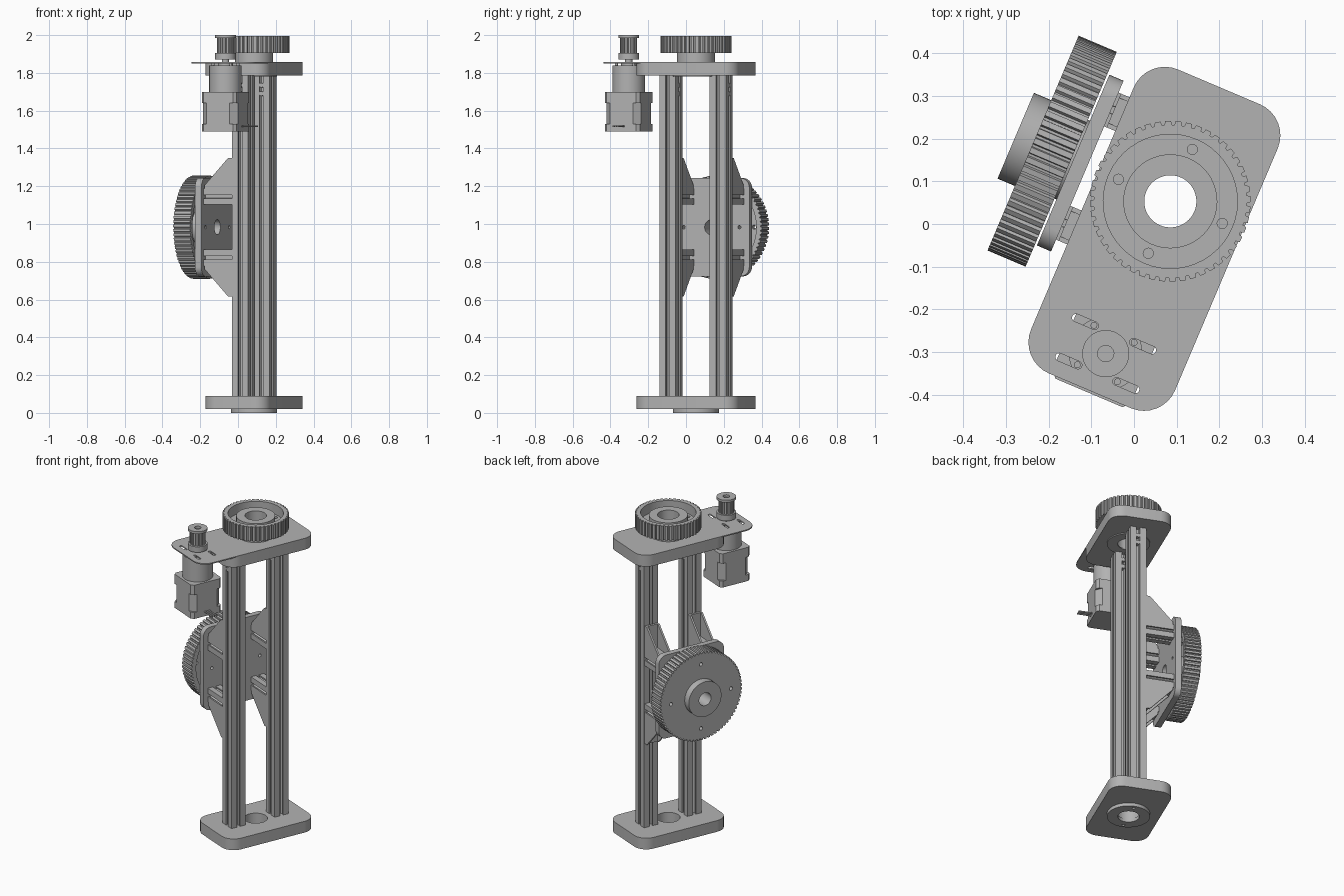
import bpy, bmesh
from math import sin, cos, pi, radians
from mathutils import Matrix, Vector

cube = bpy.data.objects.get("Cube")
if cube:
    bpy.data.objects.remove(cube, do_unlink=True)

grey = bpy.data.materials.new("machined grey")
grey.use_nodes = True
grey.diffuse_color = (0.45, 0.45, 0.45, 1)
grey.node_tree.nodes["Principled BSDF"].inputs["Base Color"].default_value = (0.45, 0.45, 0.45, 1)

# Frames: the whole frame is turned about z; x is its width, y its length
BASE = Matrix.Translation((0.085, 0.053, 0)) @ Matrix.Rotation(radians(-23), 4, 'Z')
MID = 0.983


def frame(x, y, z, origin):
    m = Matrix((x, y, z)).transposed().to_4x4()
    return BASE @ Matrix.Translation(origin) @ m


SIDE = frame((0, -1, 0), (0, 0, 1), (-1, 0, 0), (0, 0, MID))
GUSSET = frame((-1, 0, 0), (0, 0, 1), (0, 1, 0), (0, 0, MID))


# Outlines
def circle(r, x=0, y=0, n=48):
    return [(x + r * cos(2 * pi * i / n), y + r * sin(2 * pi * i / n)) for i in range(n)]


def rounded(x0, x1, y0, y1, r, n=8):
    pts = []
    corners = ((x1 - r, y1 - r), (x0 + r, y1 - r), (x0 + r, y0 + r), (x1 - r, y0 + r))
    for k, (cx, cy) in enumerate(corners):
        for i in range(n + 1):
            a = pi / 2 * (k + i / n)
            pts.append((cx + r * cos(a), cy + r * sin(a)))
    return pts


def chamfered(h, c, x=0, y=0):
    return [(x + px, y + py) for px, py in rounded(-h, h, -h, h, c, 1)]


def teeth(r, n, depth):
    pts = []
    for i in range(n):
        for f, rr in ((0, r), (0.55, r), (0.65, r - depth), (0.9, r - depth)):
            a = 2 * pi * (i + f) / n
            pts.append((rr * cos(a), rr * sin(a)))
    return pts


def slotted(h):
    side = [(1, -1), (1, -.22), (.8, -.22), (.8, -.5), (.42, -.2),
            (.42, .2), (.8, .5), (.8, .22), (1, .22)]
    pts = []
    for k in range(4):
        c, s = round(cos(k * pi / 2)), round(sin(k * pi / 2))
        pts += [(h * (c * x - s * y), h * (s * x + c * y)) for x, y in side]
    return pts


def moved(pts, x, y):
    return [(px + x, py + y) for px, py in pts]


def four(r, hole):
    return [circle(hole, r * cos(k * pi / 2), r * sin(k * pi / 2), 16) for k in range(4)]


def prism(name, outline, z0, z1, holes=(), m=BASE):
    """Extrude a filled outline with holes from z0 to z1 in frame m."""
    cu = bpy.data.curves.new(name, 'CURVE')
    cu.dimensions, cu.fill_mode, cu.extrude = '2D', 'BOTH', (z1 - z0) / 2
    for pts in [outline, *holes]:
        sp = cu.splines.new('POLY')
        sp.points.add(len(pts) - 1)
        for p, (x, y) in zip(sp.points, pts):
            p.co = (x, y, 0, 1)
        sp.use_cyclic_u = True
    tmp = bpy.data.objects.new(name + "_outline", cu)
    bpy.context.collection.objects.link(tmp)
    dg = bpy.context.evaluated_depsgraph_get()
    me = bpy.data.meshes.new_from_object(tmp.evaluated_get(dg))
    bpy.data.objects.remove(tmp, do_unlink=True)
    bpy.data.curves.remove(cu)
    bm = bmesh.new()
    bm.from_mesh(me)
    bmesh.ops.remove_doubles(bm, verts=bm.verts, dist=1e-5)
    bmesh.ops.recalc_face_normals(bm, faces=bm.faces)
    bm.to_mesh(me)
    bm.free()
    me.materials.clear()
    me.materials.append(grey)
    ob = bpy.data.objects.new(name, me)
    bpy.context.collection.objects.link(ob)
    ob.matrix_world = m @ Matrix.Translation((0, 0, (z0 + z1) / 2))
    bpy.ops.object.select_all(action='DESELECT')
    ob.select_set(True)
    bpy.context.view_layer.objects.active = ob
    bpy.ops.object.shade_smooth_by_angle(angle=radians(25))
    return ob


BORE, MOTOR_Y = 0.061, -0.387

# End plates and bearing flanges
plate = rounded(-.183, .183, -.291, .291, .079)
prism("bottom_plate", plate, .02, .09, [circle(.067)])
prism("bottom_flange", circle(.122), 0, .02,
      [circle(BORE), circle(.009, 0, .1, 16), circle(.009, 0, -.1, 16)])
prism("top_plate", plate, 1.786, 1.85, [circle(.067)])
prism("top_flange", circle(.122), 1.78, 1.786, [circle(BORE)])

# Thin motor sheet with adjustment slots
slots = [rounded(x - .033, x + .033, y - .009, y + .009, .0089, 5)
         for x in (-.073, .073) for y in (MOTOR_Y - .05, MOTOR_Y + .05)]
prism("motor_sheet", rounded(-.183, .183, -.4816, .291, .079), 1.85, 1.857,
      [circle(BORE), circle(.03, 0, MOTOR_Y), *slots])

# Top pulley: hub, recessed web, toothed rim and inner collar
prism("top_pulley_hub", circle(.10), 1.857, 1.905, [circle(BORE)])
prism("top_pulley_web", circle(.16), 1.905, 1.935, [circle(BORE), *four(.132, .012)])
prism("top_pulley_rim", teeth(.188, 48, .009), 1.905, 1.995, [circle(.157)])
prism("top_pulley_collar", circle(.11), 1.935, 1.98, [circle(BORE)])

# Slotted uprights with bolts near the top
for tag, y in (("front", -.144), ("back", .144)):
    prism(tag + "_upright", moved(slotted(.047), 0, y), .09, 1.786)
    for z in (1.69, 1.735):
        prism(tag + "_upright_bolt", circle(.012, 0, z - MID, 16), y - .046, y + .046, m=GUSSET)

# Side plate, carried on four short slotted arms with corner gussets
prism("side_plate", rounded(-.217, .217, -.26, .26, .05), .211, .247,
      [circle(.04), circle(.009, .16, 0, 16), circle(.009, -.16, 0, 16)], SIDE)
for y in (-.144, .144):
    for s in (-1, 1):
        prism("side_arm", moved(slotted(.043), y, s * .162), .047, .211, m=SIDE)
        cheek = [(.047, .205), (.047, .367), (.07, .367), (.205, .222), (.205, .205)]
        cheek = [(a, s * b) for a, b in cheek]
        for e in (-.043, .032):
            prism("gusset_cheek", cheek, y + e, y + e + .011, m=GUSSET)
        foot = [(a, s * b) for a, b in ((.047, .205), (.205, .205), (.205, .219), (.047, .219))]
        prism("gusset_foot", foot, y - .034, y + .034, m=GUSSET)
        back = [(a, s * b) for a, b in ((.047, .219), (.061, .219), (.061, .367), (.047, .367))]
        prism("gusset_back", back, y - .034, y + .034, m=GUSSET)

# Side pulley: recess faces the plate, hub faces out
prism("side_pulley_rim", teeth(.273, 72, .009), .252, .349, [circle(.24, n=64)], SIDE)
prism("side_pulley_web", circle(.243, n=64), .315, .349, [circle(.04), *four(.2, .011)], SIDE)
prism("side_pulley_collar", circle(.10), .247, .315, [circle(.04)], SIDE)
prism("side_pulley_hub", circle(.109), .349, .393, [circle(.04)], SIDE)

# Motor: end caps, deeper-chamfered middle, gearbox and shaft
for name, z0, z1, c in (("motor_lower_cap", 1.49, 1.53, .015),
                        ("motor_body", 1.53, 1.64, .034),
                        ("motor_upper_cap", 1.64, 1.70, .015)):
    prism(name, chamfered(.1, c, 0, MOTOR_Y), z0, z1)
prism("gearbox", circle(.086, 0, MOTOR_Y), 1.70, 1.84)
prism("gearbox_boss", circle(.04, 0, MOTOR_Y), 1.84, 1.85)
prism("motor_shaft", circle(.019, 0, MOTOR_Y, 24), 1.84, 1.985)
for x in (-.073, .073):
    for y in (-.05, .05):
        prism("gearbox_screw", circle(.008, x * .7, MOTOR_Y + y, 12), 1.84, 1.855)
for k in (-1, 0, 1):
    prism("motor_wire", circle(.005, -MOTOR_Y + k * .014, 1.518 - MID, 10), -.18, -.095, m=SIDE)

# Motor pulley
prism("motor_pulley_hub", circle(.055, 0, MOTOR_Y), 1.87, 1.905, [circle(.019, 0, MOTOR_Y, 24)])
prism("motor_pulley_teeth", moved(teeth(.045, 18, .006), 0, MOTOR_Y), 1.905, 1.985,
      [circle(.019, 0, MOTOR_Y, 24)])
prism("motor_pulley_flange", circle(.055, 0, MOTOR_Y), 1.985, 2.0, [circle(.019, 0, MOTOR_Y, 24)])
